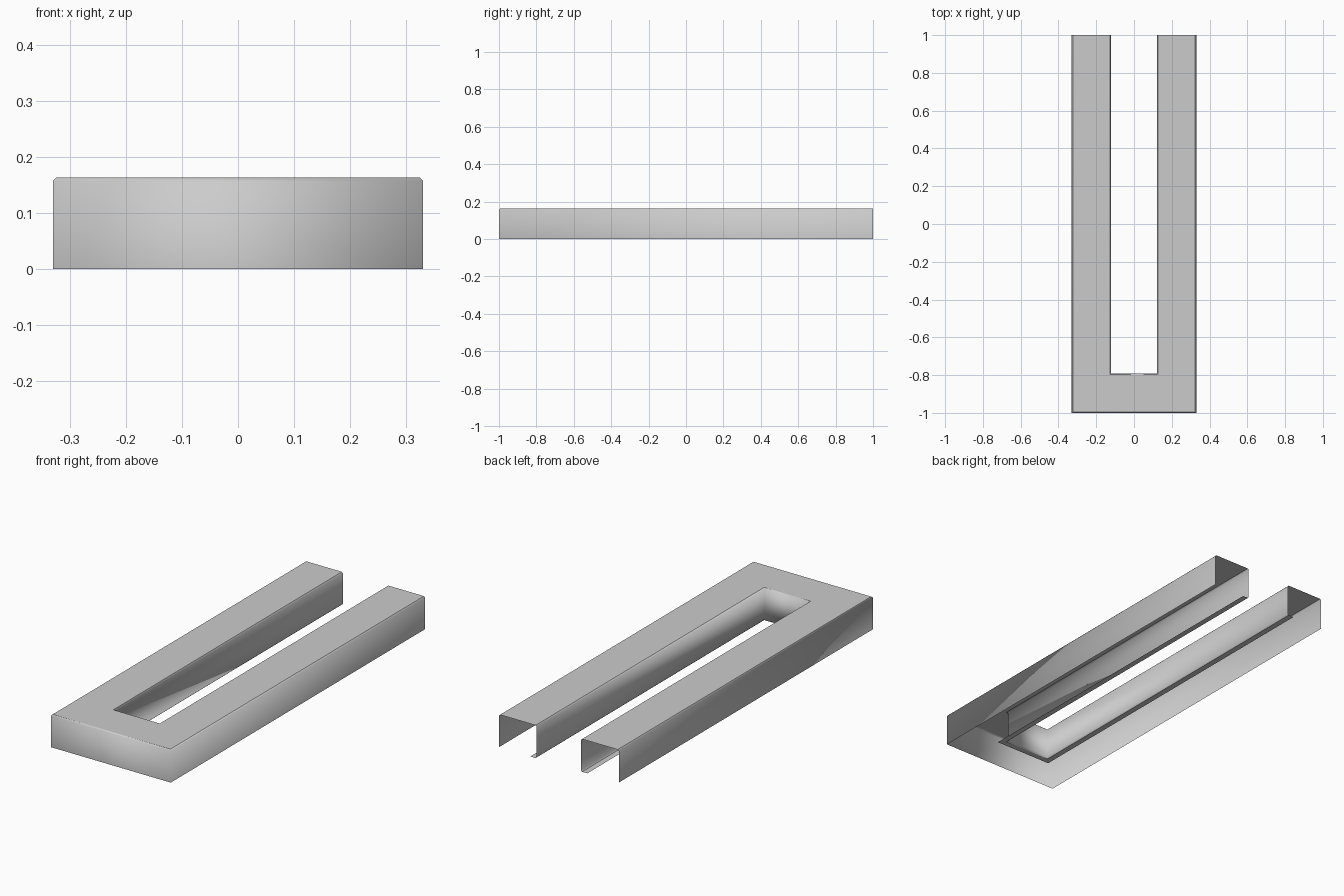
import bpy
import bmesh

# Remove the default cube
cube = bpy.data.objects.get("Cube")
if cube:
    bpy.data.objects.remove(cube, do_unlink=True)

HALF_WIDTH, HALF_LENGTH, HEIGHT = 0.33, 1.0, 0.163
BAND = 0.208      # width of each arm and of the front bridge
CHAMFER = 0.006
LIP = 0.035       # flange folded under the inner wall

# Plain grey sheet material
grey = bpy.data.materials.new("light_grey")
grey.use_nodes = True
color = (0.6, 0.6, 0.6, 1.0)
grey.diffuse_color = color
grey.node_tree.nodes["Principled BSDF"].inputs["Base Color"].default_value = color

# Cross-section of the sheet: (inset from the outside, height)
profile = [
    (0, 0),
    (0, HEIGHT - CHAMFER),
    (CHAMFER, HEIGHT),
    (BAND - CHAMFER, HEIGHT),
    (BAND, HEIGHT - CHAMFER),
    (BAND, CHAMFER),
    (BAND - CHAMFER, 0),
    (BAND - LIP, 0),
]


def u_path(bm, inset, z):
    """One U-shaped row of vertices, open at the back."""
    w, front = HALF_WIDTH - inset, inset - HALF_LENGTH
    corners = [(w, HALF_LENGTH), (w, front), (-w, front), (-w, HALF_LENGTH)]
    return [bm.verts.new((x, y, z)) for x, y in corners]


# U-shaped open channel: sweep the cross-section around the path
bm = bmesh.new()
rows = [u_path(bm, inset, z) for inset, z in profile]
for low, high in zip(rows, rows[1:]):
    for i in range(len(low) - 1):
        bm.faces.new((low[i], high[i], high[i + 1], low[i + 1]))

# Walls and chamfers blend smoothly; the top and the lip stay flat
bm.normal_update()
for face in bm.faces:
    face.smooth = abs(face.normal.z) < 0.9

mesh = bpy.data.meshes.new("u_channel_cover")
bm.to_mesh(mesh)
bm.free()
mesh.materials.append(grey)
cover = bpy.data.objects.new("u_channel_cover", mesh)
bpy.context.collection.objects.link(cover)
